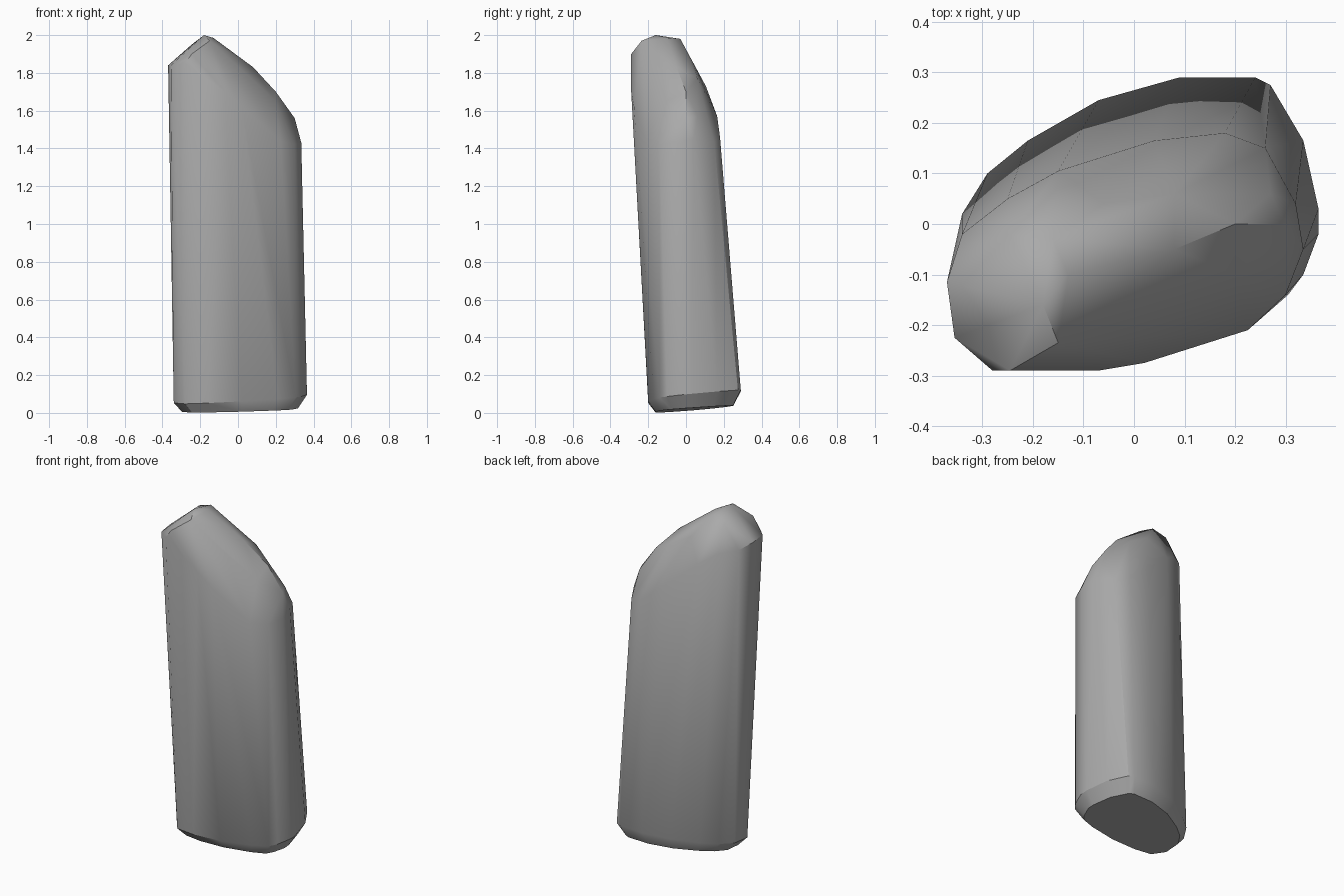
import bpy
import bmesh
from math import radians

cube = bpy.data.objects.get("Cube")
if cube:
    bpy.data.objects.remove(cube, do_unlink=True)

stone = bpy.data.materials.new("stone_grey")
stone.use_nodes = True
colour = (0.4, 0.4, 0.4, 1.0)
stone.diffuse_color = colour
stone.node_tree.nodes["Principled BSDF"].inputs["Base Color"].default_value = colour

# Widest outline near the foot
foot = [(-.34, -.10), (-.34, .02), (-.29, .10), (-.21, .165), (-.07, .245),
        (.09, .29), (.24, .29), (.27, .275), (.335, .165), (.365, .03),
        (.365, -.02), (.335, -.10), (.305, -.14), (.21, -.17), (.02, -.2),
        (-.16, -.2), (-.28, -.18)]

# Shoulder where the shaft meets the slanted top
shoulder = [(-.37, -.115, 1.84), (-.34, -.02, 1.82), (-.25, .05, 1.80),
            (-.15, .105, 1.73), (.04, .165, 1.57), (.18, .18, 1.46),
            (.26, .15, 1.43), (.32, .04, 1.45), (.335, -.05, 1.43),
            (.30, -.14, 1.42), (.225, -.21, 1.44), (.02, -.275, 1.62),
            (-.07, -.29, 1.70), (-.28, -.29, 1.85), (-.355, -.225, 1.84)]

# Blunt peak and the rounded ridge that falls away from it
crest = [(-.18, -.16, 2.0), (-.245, -.02, 1.95), (-.16, -.03, 1.98),
         (-.15, -.235, 1.97), (-.245, -.29, 1.90), (-.13, -.10, 1.985),
         (.08, -.05, 1.83), (.20, .0, 1.70), (.30, .0, 1.56),
         (.27, .06, 1.57), (.08, .06, 1.77), (-.06, .04, 1.85),
         (.04, -.17, 1.79), (.20, -.10, 1.65)]


def foot_height(x, y):
    return .08 + .05 * x + .10 * y


points = [(x, y, foot_height(x, y)) for x, y in foot]
# Chamfered underside, slightly tilted
points += [(x * .87, .04 + (y - .04) * .84, max(0, .018 + .02 * x + .06 * y))
           for x, y in foot]
points += shoulder + crest

bm = bmesh.new()
for p in points:
    bm.verts.new(p)
hull = bmesh.ops.convex_hull(bm, input=bm.verts)
loose = [v for v in bm.verts if not v.link_faces]
bmesh.ops.delete(bm, geom=loose, context='VERTS')
bmesh.ops.dissolve_limit(bm, angle_limit=radians(2), verts=bm.verts, edges=bm.edges)
bmesh.ops.recalc_face_normals(bm, faces=bm.faces)

mesh = bpy.data.meshes.new("standing_stone")
bm.to_mesh(mesh)
bm.free()
mesh.materials.append(stone)
obj = bpy.data.objects.new("standing_stone", mesh)
bpy.context.collection.objects.link(obj)

bpy.context.view_layer.objects.active = obj
obj.select_set(True)
bpy.ops.object.shade_smooth_by_angle(angle=radians(32))
